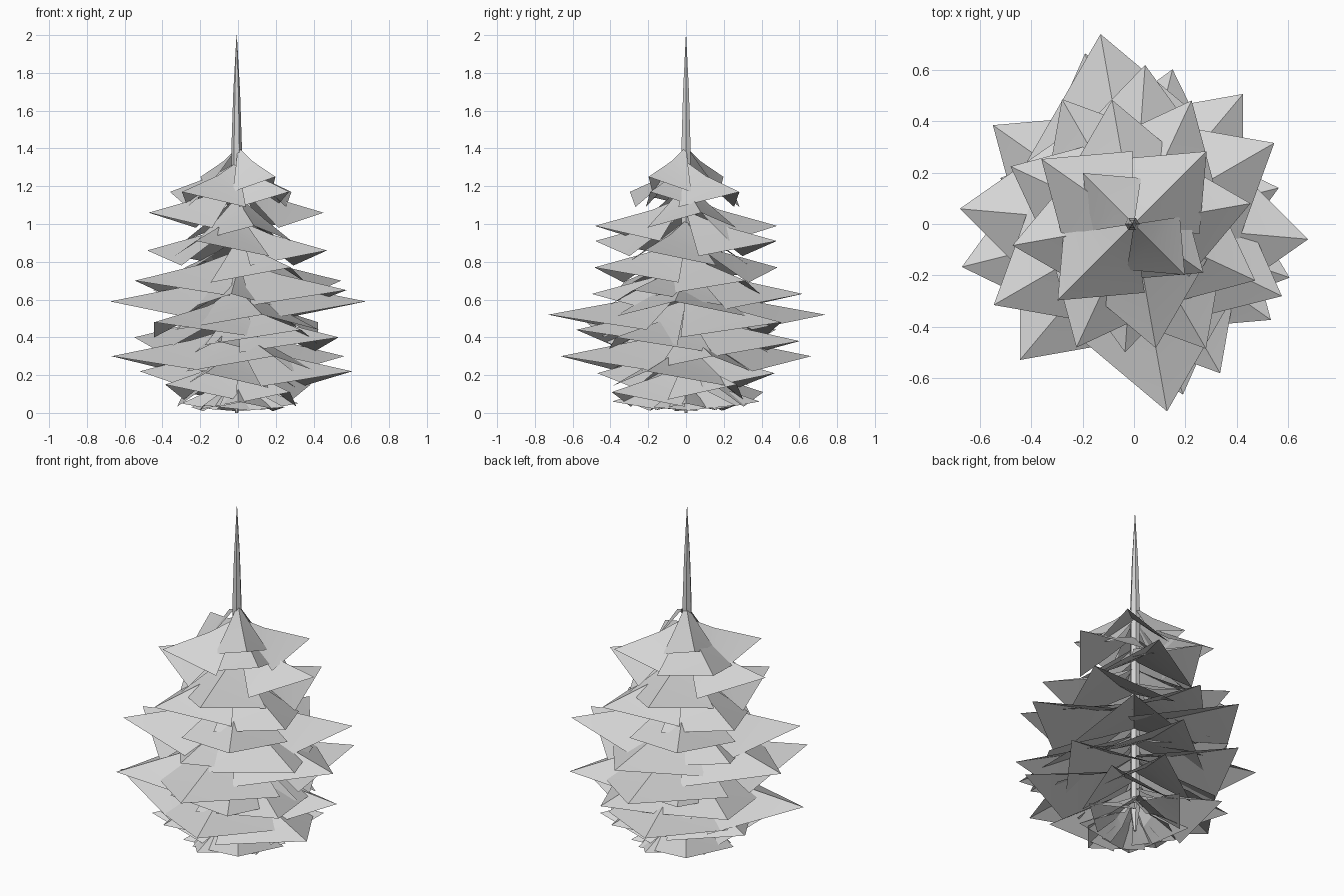
import bpy, bmesh, math
from mathutils import Matrix, Vector

cube = bpy.data.objects.get("Cube")
if cube:
    bpy.data.objects.remove(cube)

grey = bpy.data.materials.new("plain_grey")
grey.use_nodes = True
grey.diffuse_color = (0.66, 0.66, 0.66, 1)
grey.node_tree.nodes["Principled BSDF"].inputs["Base Color"].default_value = grey.diffuse_color


def make_object(name, bm):
    mesh = bpy.data.meshes.new(name)
    bm.to_mesh(mesh)
    bm.free()
    mesh.materials.append(grey)
    obj = bpy.data.objects.new(name, mesh)
    bpy.context.collection.objects.link(obj)
    return obj


def make_trunk():
    """Six-sided trunk, pointed at the foot and narrowing to a spike."""
    bm = bmesh.new()
    sides = 6
    rings = []
    for radius, z in [(0.008, 0), (0.026, 0.12), (0.028, 1.4), (0.018, 1.7), (0.001, 2)]:
        rings.append([bm.verts.new((radius * math.cos(math.tau * i / sides) - 0.007,
                                    radius * math.sin(math.tau * i / sides), z))
                      for i in range(sides)])
    for low, high in zip(rings, rings[1:]):
        for i in range(sides):
            j = (i + 1) % sides
            bm.faces.new((low[i], low[j], high[j], high[i]))
    bm.faces.new(rings[0][::-1])
    bm.faces.new(rings[-1])
    return make_object("trunk", bm)


def add_bough(bm, tip_z, angle, length):
    """Kite-shaped sheet folded along a sagging ridge, with drooping side corners."""
    turn = Matrix.Rotation(math.radians(angle), 4, "Z")
    droop = min(0.08, tip_z * 0.7)

    def vert(along, across, rise):
        return bm.verts.new(turn @ Vector((along * length, across * length, tip_z + rise)))

    root, ridge, tip = vert(0, 0, 0.16), vert(0.37, 0, 0.085), vert(1, 0, 0)
    for side in (-1, 1):
        corner = vert(0.38, 0.52 * side, -droop)
        edge = vert(0.19, 0.26 * side, 0.035)
        for face in ((root, edge, ridge), (edge, corner, ridge), (corner, tip, ridge)):
            bm.faces.new(face[::-side])


# Each pair of boughs: tip height, direction, length, opposite length
pairs = [
    (1.25, 135, 0.28, 0.28), (1.17, 45, 0.4, 0.42), (1.17, 145, 0.44, 0.33),
    (1.06, 10, 0.46, 0.48), (0.99, 100, 0.49, 0.49),
    (0.91, 65, 0.53, 0.53), (0.86, 155, 0.53, 0.52),
    (0.77, 120, 0.56, 0.56), (0.7, 30, 0.63, 0.63),
    (0.65, -26, 0.64, 0.5),
    (0.63, 86, 0.62, 0.5), (0.59, -5, 0.68, 0.68),
    (0.52, 100, 0.75, 0.74), (0.48, 50, 0.66, 0.69),
    (0.44, -60, 0.67, 0.55), (0.4, 145, 0.67, 0.65), (0.38, 76, 0.62, 0.45),
    (0.3, 106, 0.69, 0.69), (0.3, 14, 0.58, 0.69),
    (0.22, -19, 0.64, 0.55), (0.21, 70, 0.5, 0.5),
    (0.15, 35, 0.47, 0.47), (0.11, 125, 0.5, 0.48),
    (0.06, 90, 0.39, 0.39), (0.05, 0, 0.32, 0.3),
    (0.04, 55, 0.32, 0.32), (0.03, 145, 0.3, 0.3),
]

make_trunk()
for number, (tip_z, angle, length, opposite) in enumerate(pairs, 1):
    bm = bmesh.new()
    add_bough(bm, tip_z, angle, length)
    add_bough(bm, tip_z, angle + 180, opposite)
    bough = make_object(f"bough_pair_{number}", bm)
    bpy.ops.object.select_all(action="DESELECT")
    bough.select_set(True)
    bpy.context.view_layer.objects.active = bough
    bpy.ops.object.shade_smooth_by_angle(angle=math.radians(20))
